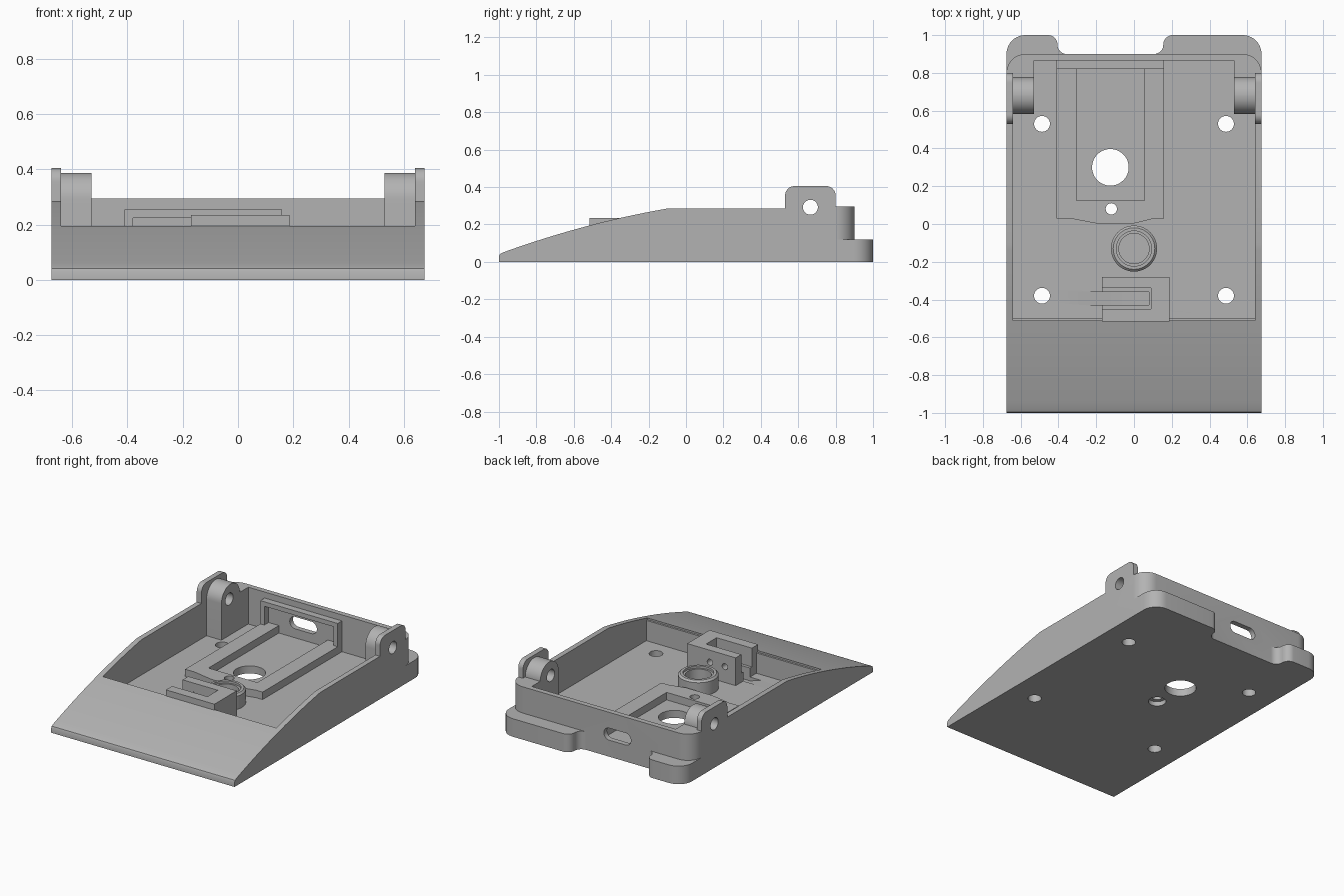
import bpy, bmesh, math
from mathutils import Vector

old = bpy.data.objects.get("Cube")
if old:
    bpy.data.objects.remove(old, do_unlink=True)

grey = bpy.data.materials.new("plain grey")
grey.use_nodes = True
GREY = (0.45, 0.45, 0.45, 1)
grey.diffuse_color = GREY
grey.node_tree.nodes["Principled BSDF"].inputs["Base Color"].default_value = GREY

FLOOR = 0.05
PLANES = {"x": lambda a, b, h: (h, a, b),
          "y": lambda a, b, h: (a, h, b),
          "z": lambda a, b, h: (a, b, h)}


def prism(name, outline, axis, lo, hi):
    """Extrude a 2D outline along an axis."""
    bm = bmesh.new()
    place = PLANES[axis]
    face = bm.faces.new([bm.verts.new(place(a, b, lo)) for a, b in outline])
    grown = bmesh.ops.extrude_face_region(bm, geom=[face])["geom"]
    shift = Vector(place(0, 0, hi - lo))
    bmesh.ops.translate(bm, vec=shift, verts=[v for v in grown if isinstance(v, bmesh.types.BMVert)])
    bmesh.ops.recalc_face_normals(bm, faces=bm.faces)
    mesh = bpy.data.meshes.new(name)
    bm.to_mesh(mesh)
    bm.free()
    mesh.materials.append(grey)
    obj = bpy.data.objects.new(name, mesh)
    bpy.context.collection.objects.link(obj)
    return obj


def rect(a0, a1, b0, b1):
    return [(a0, b0), (a1, b0), (a1, b1), (a0, b1)]


def box(name, x0, x1, y0, y1, z0, z1):
    return prism(name, rect(x0, x1, y0, y1), "z", z0, z1)


def circle(a, b, r, n=48):
    return [(a + r * math.cos(math.tau * i / n), b + r * math.sin(math.tau * i / n)) for i in range(n)]


def rounded(corners, steps=10):
    """Round the right-angled corners (a, b, radius) of an outline."""
    out = []
    for i, (a, b, r) in enumerate(corners):
        p = Vector((a, b))
        if not r:
            out.append((a, b))
            continue
        u = (Vector(corners[i - 1][:2]) - p).normalized() * r
        v = (Vector(corners[(i + 1) % len(corners)][:2]) - p).normalized() * r
        for k in range(steps + 1):
            t = math.pi / 2 * k / steps
            out.append(tuple(p + u * (1 - math.sin(t)) + v * (1 - math.cos(t))))
    return out


def combine(obj, others, operation, keep=False):
    """Apply booleans and remove the helper objects."""
    for other in others:
        mod = obj.modifiers.new("cut", "BOOLEAN")
        mod.object, mod.operation, mod.solver = other, operation, "EXACT"
        other.hide_render = True
    bpy.context.view_layer.update()
    graph = bpy.context.evaluated_depsgraph_get()
    mesh = bpy.data.meshes.new_from_object(obj.evaluated_get(graph))
    obj.modifiers.clear()
    obj.data = mesh
    if not keep:
        for other in others:
            bpy.data.objects.remove(other, do_unlink=True)


# Sloped shell with rounded back corners
slope = [(-1, 0), (-1, 0.03), (-0.995, 0.042)]
for i in range(25):
    u = 0.88 * i / 24
    slope.append((-0.98 + u, 0.05 + 0.361 * u - 0.1066 * u * u))
slope += [(0.6, 0.285), (0.6, 0.295), (0.9, 0.295), (0.9, 0)]
tray = prism("tray", slope, "x", -0.675, 0.675)
plan = rounded([(-0.675, -1.1, 0), (0.675, -1.1, 0), (0.675, 0.9, 0.1), (-0.675, 0.9, 0.1)])
combine(tray, [prism("plan", plan, "z", -0.1, 0.5)], "INTERSECT")

# Low rear flange with a notch
flange = rounded([(-0.675, 0.6, 0), (0.675, 0.6, 0), (0.675, 1, 0.1), (0.155, 1, 0.05),
                  (0.155, 0.9, 0.049), (-0.405, 0.9, 0.049), (-0.405, 1, 0.05), (-0.675, 1, 0.1)])
combine(tray, [prism("flange", flange, "z", 0, 0.12)], "UNION")

# Hollow interior with filled rear corners, and a fine ledge behind the ramp
hollow = [(-0.64, -0.497), (0.64, -0.497), (0.64, 0.68), (0.53, 0.68),
          (0.53, 0.865), (-0.53, 0.865), (-0.53, 0.68), (-0.64, 0.68)]
combine(tray, [prism("hollow", hollow, "z", FLOOR, 0.6),
               box("ledge", -0.64, 0.64, -0.51, -0.4, 0.185, 0.6)], "DIFFERENCE")

# Holes in floor and back wall
cutters = [prism("screw", circle(x, y, 0.042, 32), "z", -0.1, 0.2)
           for x in (-0.487, 0.487) for y in (-0.38, 0.53)]
cutters += [prism("large_hole", circle(-0.125, 0.3, 0.097), "z", -0.1, 0.2),
            prism("counterbore", circle(-0.12, 0.08, 0.055, 32), "z", -0.1, 0.03)]
slot = rounded([(-0.225, 0.11, 0.04), (-0.025, 0.11, 0.04), (-0.025, 0.19, 0.04), (-0.225, 0.19, 0.04)])
cutters.append(prism("port", slot, "y", 0.8, 1.1))
groove = [(-0.26, FLOOR + 0.001), (-0.17, 0.025), (0.08, 0.025), (0.08, 0.07), (-0.26, 0.07)]
cutters.append(prism("groove", groove, "y", -0.43, -0.36))
combine(tray, cutters, "DIFFERENCE")

# Hinge ears and posts on both sides
hinges = []
for side, s in (("left", 1), ("right", -1)):
    ear = rounded([(0.53, 0.2, 0), (0.8, 0.2, 0), (0.8, 0.405, 0.05), (0.53, 0.405, 0.05)])
    hinges.append(prism(side + "_hinge_ear", ear, "x", *sorted((s * 0.64, s * 0.675))))
    post = rounded([(0.583, FLOOR - 0.01, 0), (0.777, FLOOR - 0.01, 0), (0.777, 0.388, 0.096), (0.583, 0.388, 0.096)])
    hinges.append(prism(side + "_hinge_post", post, "x", *sorted((s * 0.53, s * 0.645))))
pin = prism("pin", circle(0.665, 0.292, 0.04, 32), "x", -1, 1)
for part in hinges + [tray]:
    combine(part, [pin], "DIFFERENCE", keep=True)
bpy.data.objects.remove(pin, do_unlink=True)

# Raised guide rails on the floor
rails = [(-0.41, 0.03), (-0.34, 0.03), (-0.2, 0.003), (0, 0.003), (0.11, 0.03), (0.16, 0.03), (0.16, 0.86), (-0.41, 0.86)]
guide = prism("guide_rails", rails, "z", FLOOR - 0.005, 0.1)
combine(guide, [box("bed", -0.305, 0.055, 0.125, 0.9, 0, 0.2)], "DIFFERENCE")
small = prism("small_hole", circle(-0.12, 0.08, 0.03, 32), "z", -0.1, 0.2)
for part in (guide, tray):
    combine(part, [small], "DIFFERENCE", keep=True)
bpy.data.objects.remove(small, do_unlink=True)

# Port frame against the back wall
frame = box("port_frame", -0.41, 0.16, 0.82, 0.87, FLOOR - 0.005, 0.255)
combine(frame, [box("opening", -0.38, 0.13, 0.8, 0.9, 0.1, 0.225),
                box("bed", -0.305, 0.055, 0.8, 0.9, 0, 0.15)], "DIFFERENCE")

# Round collar with chamfered rim
collar = prism("collar", circle(0, -0.13, 0.122, 64), "z", FLOOR - 0.005, 0.15)
bm = bmesh.new()
bm.from_mesh(collar.data)
rim = [e for e in bm.edges if all(v.co.z > 0.14 for v in e.verts)]
bmesh.ops.bevel(bm, geom=rim, offset=0.012, segments=1, affect="EDGES")
bm.to_mesh(collar.data)
bm.free()
combine(collar, [prism("bore", circle(0, -0.13, 0.08, 64), "z", 0, 0.3),
                 prism("seat", circle(0, -0.13, 0.093, 64), "z", 0.135, 0.3)], "DIFFERENCE")

# Clip block with stepped channel and two wire holes
clip = box("clip_block", -0.17, 0.187, -0.515, -0.28, FLOOR - 0.005, 0.235)
combine(clip, [box("wide", -0.2, 0.09, -0.45, -0.34, 0.11, 0.3),
               box("narrow", -0.2, 0.08, -0.43, -0.36, 0, 0.2)]
        + [prism("wire", circle(x, 0.155, 0.02, 24), "y", -0.38, -0.2) for x in (0.02, -0.09)], "DIFFERENCE")

# Smooth curved faces, keep hard edges
bpy.ops.object.select_all(action="DESELECT")
for part in [tray, guide, frame, collar, clip] + hinges:
    part.select_set(True)
bpy.context.view_layer.objects.active = tray
bpy.ops.object.shade_smooth_by_angle(angle=math.radians(30))
